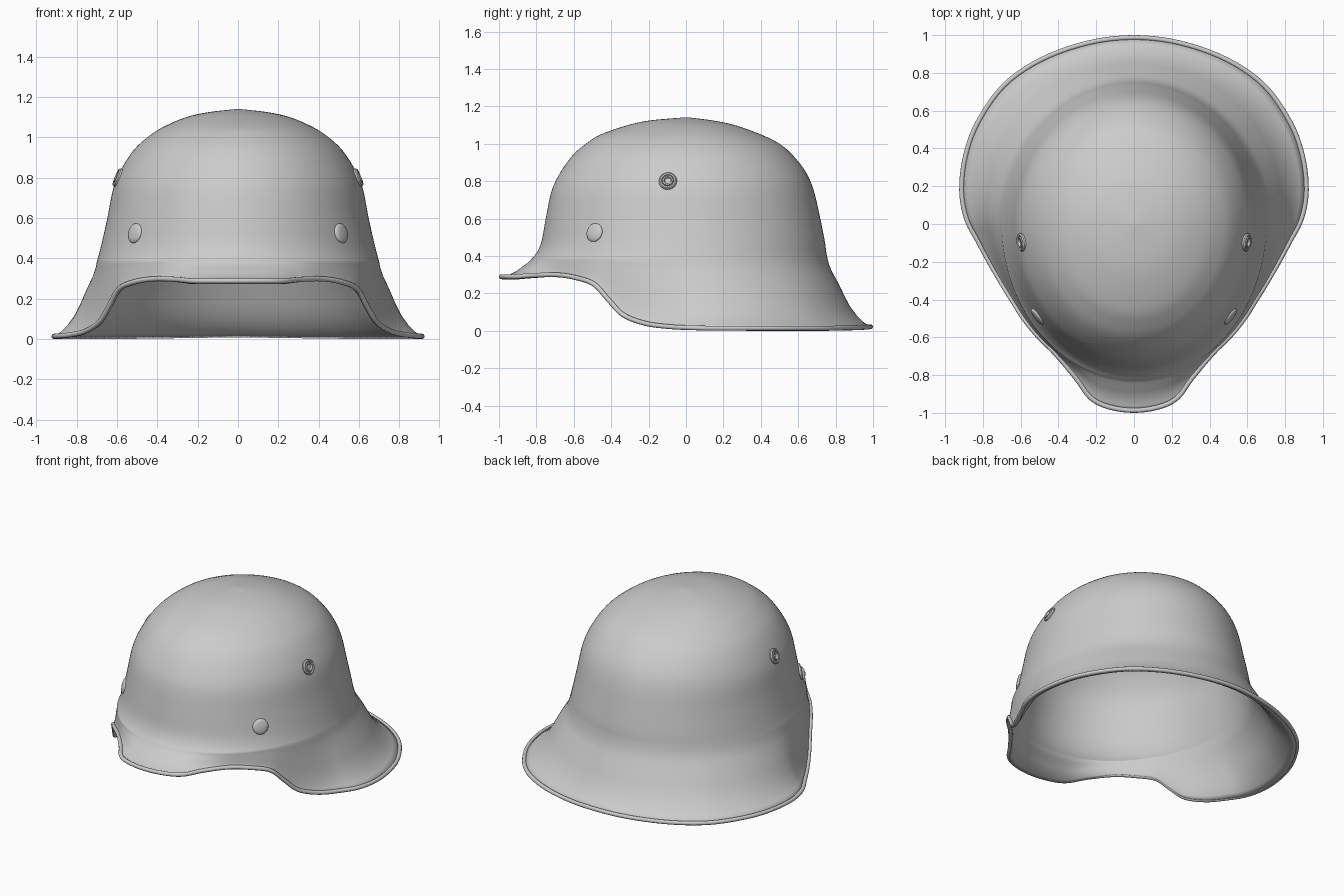
import bpy, math
from mathutils import Vector
from mathutils.bvhtree import BVHTree

if "Cube" in bpy.data.objects:
    bpy.data.objects.remove(bpy.data.objects["Cube"])

# Dome levels: z, front radius, side radius, back radius
DOME = [(1.14, .02, .02, .02), (1.125, .19, .15, .14), (1.10, .31, .26, .26),
        (1.05, .455, .375, .40), (1.0, .535, .45, .50), (.94, .605, .515, .57),
        (.85, .67, .575, .64), (.75, .718, .618, .683), (.6, .75, .648, .718),
        (.48, .772, .675, .742), (.42, .797, .69, .75), (.385, .825, .70, .757)]
# Rim edge, one half from the front to the back
RIM = [(0, -1, .285), (.14, -.98, .285), (.235, -.93, .285), (.31, -.83, .292),
       (.42, -.70, .295), (.52, -.60, .28), (.60, -.50, .245), (.65, -.42, .16),
       (.70, -.34, .08), (.77, -.22, .035), (.84, -.09, .018), (.90, .03, .012),
       (.925, .18, .01), (.905, .36, .01), (.84, .54, .01), (.70, .74, .01),
       (.5, .88, .012), (.25, .97, .015), (0, 1, .018)]
# Flare: fraction of drop, fraction of outward spread
FLARE = [(.08, .03), (.2, .11), (.37, .26), (.55, .395), (.71, .53), (.85, .70), (.94, .85), (1, 1)]


def spline(pts, sub, closed=False):
    """Catmull-Rom samples through points of any dimension."""
    n, out = len(pts), []
    for i in range(n if closed else n - 1):
        idx = [(i + k) % n if closed else min(max(i + k, 0), n - 1) for k in (-1, 0, 1, 2)]
        a, b, c, d = (pts[j] for j in idx)
        for s in range(sub):
            t = s / sub
            out.append(tuple(.5 * (2 * q + (r - p) * t + (2 * p - 5 * q + 4 * r - u) * t * t
                             + (3 * q - p - 3 * r + u) * t ** 3) for p, q, r, u in zip(a, b, c, d)))
    if not closed:
        out.append(tuple(pts[-1]))
    return out


def make(name, verts, faces, angle=50):
    me = bpy.data.meshes.new(name)
    me.from_pydata(verts, [], faces)
    ob = bpy.data.objects.new(name, me)
    bpy.context.collection.objects.link(ob)
    bpy.ops.object.select_all(action='DESELECT')
    bpy.context.view_layer.objects.active = ob
    ob.select_set(True)
    bpy.ops.object.shade_smooth_by_angle(angle=math.radians(angle))
    return ob


def bridge(rows, n):
    return [(r * n + i, (r + 1) * n + i, (r + 1) * n + (i + 1) % n, r * n + (i + 1) % n)
            for r in range(rows - 1) for i in range(n)]


# Rim path, pulled in by the bead radius
BEAD = .013
full = RIM + [(-x, y, z) for x, y, z in RIM[-2:0:-1]]
rim = []
for x, y, z in spline(full, 5, True):
    k = 1 - BEAD / math.hypot(x, y)
    rim.append(Vector((x * k, y * k, z + .004)))
N = len(rim)


def dome_point(level, p):
    z, rf, rs, rb = level
    d = Vector((p.x, p.y)).normalized()
    ry = rf if d.y < 0 else rb
    r = 1 / math.hypot(d.x / rs, d.y / ry)
    return Vector((d.x * r, d.y * r, z))


# Shell: dome levels then flared skirt down to the rim
levels = spline(DOME, 4)
verts = [dome_point(l, p) for l in levels for p in rim]
base = verts[-N:]
for drop, spread in FLARE:
    for b, p in zip(base, rim):
        q = b.lerp(p, spread)
        q.z = b.z + (p.z - b.z) * drop
        verts.append(q)
faces = bridge(len(levels) + len(FLARE), N)
verts.append(Vector((0, 0, 1.141)))
faces += [(len(verts) - 1, i, (i + 1) % N) for i in range(N)]
tree = BVHTree.FromPolygons(verts, faces)
shell = make("helmet_shell", verts, faces)
solid = shell.modifiers.new("thickness", 'SOLIDIFY')
solid.thickness, solid.offset = .016, -1

# Rolled bead along the rim
M = 10
bead = []
for i, p in enumerate(rim):
    t = (rim[(i + 1) % N] - rim[i - 1]).normalized()
    side = t.cross(Vector((0, 0, 1))).normalized()
    up = side.cross(t)
    bead += [p + BEAD * (side * math.cos(a) + up * math.sin(a))
             for a in (2 * math.pi * j / M for j in range(M))]
bfaces = [(i * M + j, (i + 1) % N * M + j, (i + 1) % N * M + (j + 1) % M, i * M + (j + 1) % M)
          for i in range(N) for j in range(M)]
make("rim_bead", bead, [f[::-1] for f in bfaces])


def stud(name, profile, y, z, sign):
    """Turned fitting seated on the shell, aligned to its surface."""
    inner = Vector((0, y * .2, z))
    aim = Vector((sign, y, z))
    aim.x = sign * (.62 if z > .7 else .525)
    loc, nor, _, _ = tree.ray_cast(inner, (aim - inner).normalized())
    if nor.dot(aim - inner) < 0:
        nor = -nor
    rot = nor.to_track_quat('Z', 'Y')
    n = 28
    vs = [loc + rot @ Vector((r * math.cos(a), r * math.sin(a), h))
          for r, h in profile for a in (2 * math.pi * i / n for i in range(n))]
    fs = [f[::-1] for f in bridge(len(profile), n)]
    fs.append(tuple(range(len(vs) - n, len(vs))))
    make(name, vs, fs, 40)


# Vent grommets and flat rivets on both sides
VENT = [(.048, -.012), (.048, .006), (.042, .013), (.034, .011), (.031, .006),
        (.028, .014), (.021, .014), (.016, .003)]
RIVET = [(.05, -.014), (.05, .004), (.046, .009), (.03, .013), (.012, .015)]
for sign, label in ((1, "right"), (-1, "left")):
    stud("vent_" + label, VENT, -.10, .80, sign)
    stud("rivet_" + label, RIVET, -.50, .525, sign)
